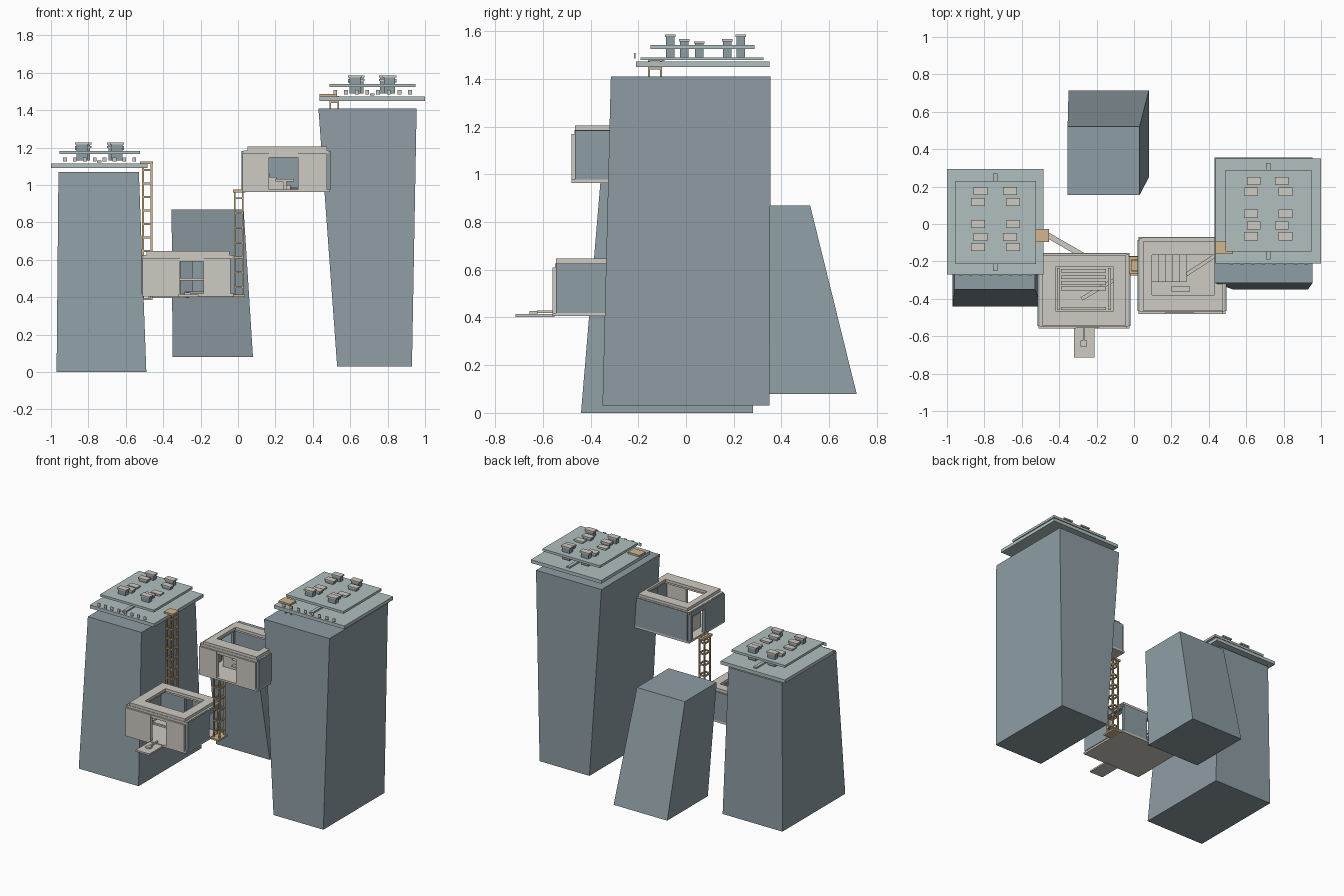
import bpy
from math import atan2, hypot

if "Cube" in bpy.data.objects:
    bpy.data.objects.remove(bpy.data.objects["Cube"])


def material(name, rgb):
    m = bpy.data.materials.new(name)
    m.diffuse_color = (*rgb, 1)
    m.use_nodes = True
    m.node_tree.nodes["Principled BSDF"].inputs["Base Color"].default_value = m.diffuse_color
    return m


SLATE = material("slate", (0.27, 0.34, 0.37))
PALE = material("pale_slate", (0.44, 0.53, 0.53))
STONE = material("stone", (0.62, 0.59, 0.54))
TAN = material("tan_wood", (0.64, 0.47, 0.27))


def solid(name, bottom, top, mat):
    """Tapered block; each end is (x0, x1, y0, y1, z)."""
    verts = []
    for x0, x1, y0, y1, z in (bottom, top):
        verts += [(x0, y0, z), (x1, y0, z), (x1, y1, z), (x0, y1, z)]
    faces = [(3, 2, 1, 0), (4, 5, 6, 7)]
    faces += [(i, (i + 1) % 4, (i + 1) % 4 + 4, i + 4) for i in range(4)]
    mesh = bpy.data.meshes.new(name)
    mesh.from_pydata(verts, [], faces)
    mesh.materials.append(mat)
    ob = bpy.data.objects.new(name, mesh)
    bpy.context.collection.objects.link(ob)
    return ob


def box(name, x0, x1, y0, y1, z0, z1, mat):
    return solid(name, (x0, x1, y0, y1, z0), (x0, x1, y0, y1, z1), mat)


def plank(name, a, b, width, z0, z1, mat):
    """Flat walkway running diagonally from a to b."""
    length = hypot(b[0] - a[0], b[1] - a[1])
    ob = box(name, 0, length, -width / 2, width / 2, z0, z1, mat)
    ob.location = (a[0], a[1], 0)
    ob.rotation_euler.z = atan2(b[1] - a[1], b[0] - a[0])


def ring(name, x0, x1, y0, y1, hx0, hx1, hy0, hy1, z0, z1, mat):
    """Rectangular frame around an opening."""
    box(name + "_front", x0, x1, y0, hy0, z0, z1, mat)
    box(name + "_back", x0, x1, hy1, y1, z0, z1, mat)
    box(name + "_left", x0, hx0, hy0, hy1, z0, z1, mat)
    box(name + "_right", hx1, x1, hy0, hy1, z0, z1, mat)


def ladder(name, x0, x1, y0, y1, z0, z1):
    """Four-post ladder cage with rungs on all sides."""
    t = 0.009
    for x in (x0, x1 - t):
        for y in (y0, y1 - t):
            box(name + "_post", x, x + t, y, y + t, z0, z1, TAN)
    n = max(1, round((z1 - z0) / 0.075))
    for i in range(n):
        z = z0 + (i + 0.5) * (z1 - z0) / n
        for y in (y0, y1 - t):
            box(name + "_rung", x0, x1, y, y + t, z, z + t, TAN)
        for x in (x0, x1 - t):
            box(name + "_side_rung", x, x + t, y0, y1, z, z + t, TAN)


# Three tapered rock towers
solid("left_tower", (-0.97, -0.49, -0.44, 0.28, 0), (-0.96, -0.53, -0.35, 0.27, 1.07), SLATE)
solid("right_tower", (0.53, 0.93, -0.35, 0.35, 0.03), (0.43, 0.955, -0.315, 0.355, 1.41), SLATE)
solid("back_tower", (-0.35, 0.08, 0.25, 0.715, 0.08), (-0.355, 0.03, 0.155, 0.52, 0.87), SLATE)


# Roof terraces: two slabs, beam, edge markers and capped stacks
def terrace(name, low, high, z, stacks_x, stacks_y, marker_y):
    box(name + "_deck", *low, z, z + 0.024, PALE)
    box(name + "_upper_deck", *high, z + 0.075, z + 0.092, PALE)
    cx = (low[0] + low[1]) / 2
    box(name + "_beam", cx - 0.012, cx + 0.012, low[2] + 0.02, low[3] - 0.025,
        z + 0.029, z + 0.04, PALE)
    for i in range(8):
        x = high[0] + 0.03 + i * (high[1] - high[0] - 0.06) / 7
        box(name + "_marker", x - 0.01, x + 0.01, marker_y - 0.003, marker_y + 0.003,
            z + 0.036, z + 0.058, STONE)
    for side, (xa, xb) in enumerate(stacks_x):
        for i, y in enumerate(stacks_y):
            x = xa if i in (0, 3) else xb
            top = z + (0.136, 0.118, 0.108, 0.118, 0.136)[i]
            box(name + "_stack", x - 0.03, x + 0.03, y - 0.018, y + 0.018, z + 0.04, top - 0.01, SLATE)
            box(name + "_cap", x - 0.037, x + 0.037, y - 0.022, y + 0.022, top - 0.01, top, STONE)


terrace("left_terrace", (-1.0, -0.485, -0.27, 0.295), (-0.955, -0.525, -0.215, 0.23), 1.09,
        ((-0.82, -0.834), (-0.663, -0.647)), (0.176, 0.117, 0, -0.07, -0.123), -0.272)
terrace("right_terrace", (0.435, 1.0, -0.21, 0.35), (0.49, 0.95, -0.148, 0.288), 1.449,
        ((0.64, 0.625), (0.79, 0.81)), (0.23, 0.172, 0.055, -0.008, -0.066), -0.214)


# Open-roofed houses
def house(name, x0, x1, y0, y1, z, door, roof, hole, gaps):
    """Floor, split walls, front panels and roof ring; gaps = back, left, right."""
    t, top = 0.022, z + 0.22
    lintel = z + 0.185
    box(name + "_floor", x0 + 0.005, x1 - 0.005, y0, y1, z, z + 0.014, STONE)
    spans = ((x0 + t, x1 - t), (y0 + 0.015, y1 - 0.015), (y0 + 0.015, y1 - 0.015))
    for side, (a, b), gap in zip(("back", "left", "right"), spans, gaps):
        pieces = [(a, b, z + 0.014, top)] if gap is None else [
            (a, gap[0], z + 0.014, top), (gap[1], b, z + 0.014, top), (gap[0], gap[1], lintel, top)]
        for p, q, lo, hi in pieces:
            if q - p < 0.002:
                continue
            if side == "back":
                box(name + "_back_wall", p, q, y1 - t, y1, lo, hi, SLATE)
            else:
                x = x0 if side == "left" else x1 - t
                box(f"{name}_{side}_wall", x, x + t, p, q, lo, hi, SLATE)
    for a, b in ((x0 + 0.005, door[0]), (door[1], x1 - 0.02)):
        box(name + "_front_panel", a, b, y0, y0 + 0.025, z + 0.008, z + 0.205, STONE)
    box(name + "_door_lintel", door[0], door[1], y0 + 0.005, y0 + 0.025, lintel, z + 0.205, STONE)
    ring(name + "_ceiling", x0 + 0.01, x1 - 0.01, y0 + 0.012, y1 - 0.006,
         hole[0] - 0.012, hole[1] + 0.012, hole[2] - 0.012, hole[3] + 0.012, z + 0.205, z + 0.222, STONE)
    ring(name + "_roof", *roof, *hole, z + 0.222, z + 0.242, STONE)


house("lower_house", -0.515, -0.02, -0.56, -0.155, 0.405, (-0.31, -0.185),
      (-0.49, -0.045, -0.545, -0.165), (-0.42, -0.11, -0.465, -0.23),
      ((-0.305, -0.245), None, (-0.30, -0.17)))
house("upper_house", 0.02, 0.495, -0.48, -0.07, 0.963, (0.165, 0.32),
      (0.05, 0.475, -0.465, -0.09), (0.095, 0.43, -0.38, -0.165),
      (None, (-0.245, -0.11), (-0.31, -0.12)))

# Balcony in front of the lower house, with a small key-shaped seat
box("balcony", -0.32, -0.21, -0.715, -0.55, 0.402, 0.414, STONE)
box("balcony_rail", -0.274, -0.262, -0.625, -0.54, 0.418, 0.428, STONE)
box("balcony_seat", -0.285, -0.251, -0.655, -0.622, 0.414, 0.426, STONE)

# Lower house furniture: slatted table, benches, inner plank
for y in (-0.25, -0.285, -0.315, -0.345):
    box("table_slat", -0.39, -0.15, y - 0.01, y + 0.01, 0.49, 0.502, STONE)
for x in (-0.405, -0.13):
    box("table_end", x - 0.008, x + 0.008, -0.46, -0.235, 0.478, 0.49, STONE)
    for y in (-0.455, -0.245):
        box("table_leg", x - 0.006, x + 0.006, y - 0.006, y + 0.006, 0.419, 0.478, STONE)
box("bench", -0.39, -0.15, -0.46, -0.445, 0.49, 0.502, STONE)
plank("inner_walkway", (-0.28, -0.40), (-0.11, -0.30), 0.02, 0.42, 0.43, STONE)

# Upper house stair and counter
for i in range(5):
    x = 0.095 + i * 0.037
    box("stair_tread", x, x + 0.037, -0.31, -0.165, 0.977, 1.085 - i * 0.021, STONE)
box("counter", 0.20, 0.30, -0.36, -0.335, 1.02, 1.032, STONE)
box("counter_leg", 0.24, 0.26, -0.355, -0.34, 0.977, 1.02, STONE)

# Walkways between the ladders and the houses
plank("lower_walkway", (-0.47, -0.055), (-0.27, -0.17), 0.03, 0.396, 0.408, STONE)
plank("upper_walkway", (0.28, -0.27), (0.50, -0.125), 0.02, 0.978, 0.988, STONE)

# Ladders with landings
ladder("left_ladder", -0.512, -0.458, -0.095, -0.03, 0.39, 1.112)
box("left_ladder_landing", -0.525, -0.455, -0.097, -0.028, 1.112, 1.126, TAN)
box("left_ladder_foot", -0.512, -0.458, -0.095, -0.03, 0.385, 0.395, STONE)
ladder("middle_ladder", -0.022, 0.03, -0.255, -0.185, 0.41, 0.965)
box("middle_ladder_foot", -0.03, 0.038, -0.275, -0.17, 0.402, 0.414, TAN)
ring("middle_ladder_top", -0.027, 0.04, -0.265, -0.175, -0.013, 0.024, -0.25, -0.19, 0.96, 0.975, TAN)
ladder("right_ladder", 0.488, 0.54, -0.16, -0.1, 0.97, 1.475)
box("right_ladder_landing", 0.437, 0.53, -0.16, -0.09, 1.474, 1.486, TAN)
